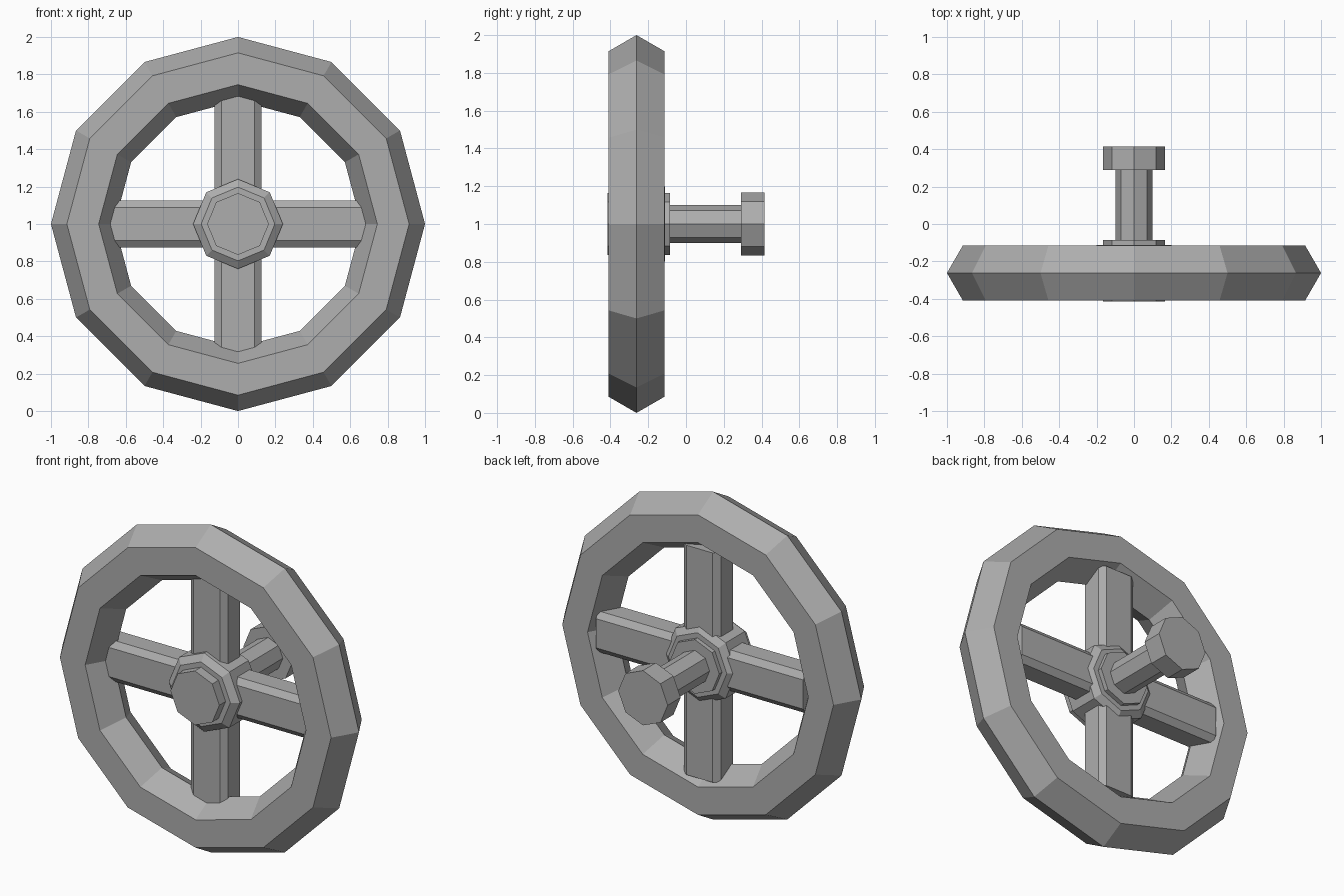
import bpy, bmesh, math
from mathutils import Matrix, Vector

if "Cube" in bpy.data.objects:
    bpy.data.objects.remove(bpy.data.objects["Cube"])

CZ = 1.0        # height of the wheel axis
WY = -0.262     # depth of the rim plane
FACE = (math.pi / 2, 0, 0)

# Dark grey metal
metal = bpy.data.materials.new("dark_metal")
metal.diffuse_color = (0.42, 0.42, 0.42, 1)
metal.use_nodes = True
metal.node_tree.nodes["Principled BSDF"].inputs["Base Color"].default_value = metal.diffuse_color


def add_mesh(name, bm):
    bmesh.ops.recalc_face_normals(bm, faces=bm.faces)
    mesh = bpy.data.meshes.new(name)
    bm.to_mesh(mesh)
    bm.free()
    obj = bpy.data.objects.new(name, mesh)
    obj.data.materials.append(metal)
    bpy.context.collection.objects.link(obj)
    return obj


def turned(name, profile, sides=8):
    # solid of revolution around the axle from (radius, y) points
    bm = bmesh.new()
    rings = []
    for r, y in profile:
        rings.append([bm.verts.new((r * math.cos(a), y, CZ + r * math.sin(a)))
                      for a in (2 * math.pi * i / sides for i in range(sides))])
    for a, b in zip(rings, rings[1:]):
        for i in range(sides):
            j = (i + 1) % sides
            bm.faces.new((a[i], a[j], b[j], b[i]))
    bm.faces.new(rings[0])
    bm.faces.new(rings[-1])
    return add_mesh(name, bm)


def spoke_bar(name, angle, half_length):
    # bevelled rectangular bar running right across the wheel
    y0, y1, w, c, cy = -0.302, -0.13, 0.125, 0.036, 0.028
    section = [(w - c, y0), (w, y0 + cy), (w, y1 - cy), (w - c, y1),
               (c - w, y1), (-w, y1 - cy), (-w, y0 + cy), (c - w, y0)]
    bm = bmesh.new()
    face = bm.faces.new([bm.verts.new((x, y, -half_length)) for x, y in section])
    ext = bmesh.ops.extrude_face_region(bm, geom=[face])
    top = [v for v in ext["geom"] if isinstance(v, bmesh.types.BMVert)]
    bmesh.ops.translate(bm, verts=top, vec=Vector((0, 0, 2 * half_length)))
    bm.faces.new([v for v in face.verts]) if not face.is_valid else None
    obj = add_mesh(name, bm)
    obj.matrix_world = Matrix.Translation((0, 0, CZ)) @ Matrix.Rotation(angle, 4, 'Y')


# Rim
bpy.ops.mesh.primitive_torus_add(
    major_segments=12, minor_segments=6, major_radius=0.83, minor_radius=0.17,
    location=(0, WY, CZ), rotation=FACE)
rim = bpy.context.object
rim.name = "rim"
rim.data.materials.append(metal)

# Crossing spokes
spoke_bar("vertical_spokes", 0, 0.70)
spoke_bar("horizontal_spokes", math.pi / 2, 0.70)

# Hub with its bevelled collar
turned("hub_collar", [(0.197, -0.355), (0.24, -0.325), (0.24, -0.14), (0.197, -0.112)])
turned("hub", [(0.165, -0.415), (0.165, -0.085)])

# Axle and end flange behind the wheel
turned("axle", [(0.1, -0.1), (0.1, 0.3)])
turned("axle_flange", [(0.167, 0.29), (0.167, 0.415)])
